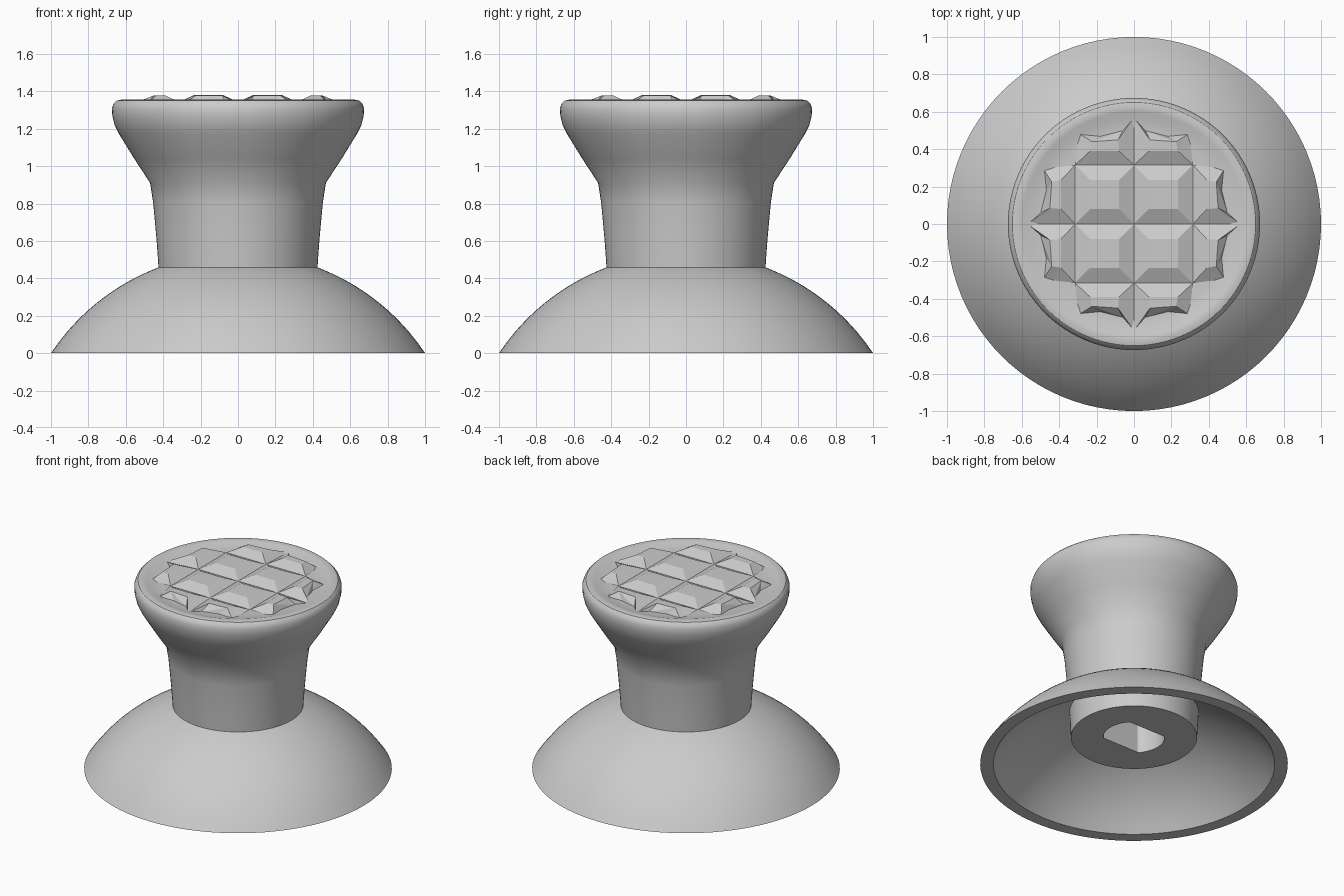
import bpy
import bmesh
from math import cos, sin, pi, sqrt, radians

if "Cube" in bpy.data.objects:
    bpy.data.objects.remove(bpy.data.objects["Cube"], do_unlink=True)

SEGMENTS = 96

# Single grey material
grey = bpy.data.materials.new("plain grey")
grey.use_nodes = True
grey.diffuse_color = (0.6, 0.6, 0.6, 1)
grey.node_tree.nodes["Principled BSDF"].inputs["Base Color"].default_value = (0.6, 0.6, 0.6, 1)


def make_object(name, bm):
    bmesh.ops.recalc_face_normals(bm, faces=bm.faces)
    mesh = bpy.data.meshes.new(name)
    bm.to_mesh(mesh)
    bm.free()
    mesh.materials.append(grey)
    obj = bpy.data.objects.new(name, mesh)
    bpy.context.collection.objects.link(obj)
    return obj


def activate(obj):
    bpy.ops.object.select_all(action="DESELECT")
    obj.select_set(True)
    bpy.context.view_layer.objects.active = obj


def lathe(name, profile):
    """Revolve (radius, z) points about z; both ends lie on the axis."""
    bm = bmesh.new()
    verts = [bm.verts.new((r, 0, z)) for r, z in profile]
    edges = [bm.edges.new(pair) for pair in zip(verts, verts[1:])]
    bmesh.ops.spin(bm, geom=verts + edges, cent=(0, 0, 0), axis=(0, 0, 1),
                   angle=2 * pi, steps=SEGMENTS, use_merge=True)
    bmesh.ops.remove_doubles(bm, verts=bm.verts, dist=0.0005)
    return make_object(name, bm)


def dome(radius, r_start, r_end, steps=14):
    """Points of a spherical arc whose centre lies below the ground."""
    drop = 0.665
    radii = [r_start + (r_end - r_start) * i / steps for i in range(steps + 1)]
    return [(r, max(0, sqrt(radius * radius - r * r) - drop)) for r in radii]


# Skirt, stem and flared cap in one profile, from underside to top
socket_end = [(0, 0.2), (0.41, 0.2)]
inner_skirt = dome(1.131, 0.42, 0.915)
outer_skirt = dome(1.201, 1.0, 0.425)
stem = [(0.435, 0.6), (0.453, 0.8), (0.47, 0.91)]
flare = [(0.555, 1.04), (0.635, 1.17), (0.66, 1.22), (0.672, 1.27), (0.674, 1.31),
         (0.665, 1.335), (0.65, 1.35), (0.625, 1.355)]
dish = [(0.6, 1.351), (0.56, 1.338), (0.5, 1.333), (0, 1.333)]
body = lathe("stick_body", socket_end + inner_skirt + outer_skirt + stem + flare + dish)

# Shaft socket with two flats, cut into the stem
bm = bmesh.new()
ring = []
for i in range(64):
    a = 2 * pi * i / 64
    ring.append(bm.verts.new((0.2 * cos(a), max(-0.134, min(0.134, 0.2 * sin(a))), 0.1)))
base = bm.faces.new(ring)
top = bmesh.ops.extrude_face_region(bm, geom=[base])["geom"]
bmesh.ops.translate(bm, vec=(0, 0, 0.65),
                    verts=[v for v in top if isinstance(v, bmesh.types.BMVert)])
cutter = make_object("socket_cutter", bm)
cutter.hide_render = True

activate(body)
cut = body.modifiers.new("socket", "BOOLEAN")
cut.operation = "DIFFERENCE"
cut.solver = "EXACT"
cut.object = cutter
bpy.ops.object.modifier_apply(modifier=cut.name)
bpy.data.objects.remove(cutter, do_unlink=True)
bpy.ops.object.shade_smooth_by_angle(angle=radians(28))

# Grip pattern: faceted bumps, mirrored into four quadrants
PITCH, VALLEY, PEAK, FLOOR = 0.315, 1.343, 1.38, 1.331


def add_bump(bm, outline, plateau, links):
    """Flat plateau joined to its outline; links give the plateau corner per outline point."""
    low = [bm.verts.new(p) for p in outline]
    high = [bm.verts.new(p) for p in plateau]
    bm.faces.new(high)
    for i, p in enumerate(low):
        q = low[(i + 1) % len(low)]
        a, b = links[i], links[(i + 1) % len(low)]
        bm.faces.new([p, q, high[a]])
        if a != b:
            bm.faces.new([q, high[b], high[a]])


inner_outline = [(0, 0, VALLEY), (PITCH, 0, VALLEY), (PITCH, PITCH, VALLEY), (0, PITCH, VALLEY)]
inner_plateau = [(x, y, PEAK) for x, y in ((0.08, 0.08), (0.235, 0.08), (0.235, 0.235), (0.08, 0.235))]
edge_outline = [(0, PITCH, VALLEY), (PITCH, PITCH, VALLEY), (0.295, 0.485, FLOOR),
                (0.18, 0.47, FLOOR), (0.06, 0.5, FLOOR), (0, 0.57, FLOOR)]
edge_plateau = [(x, y, PEAK - 0.002) for x, y in ((0.08, 0.39), (0.235, 0.39), (0.225, 0.44), (0.085, 0.45))]


def swap(points):
    return [(y, x, z) for x, y, z in points]


bm = bmesh.new()
for sx in (1, -1):
    for sy in (1, -1):
        def mirror(points):
            return [(x * sx, y * sy, z) for x, y, z in points]
        add_bump(bm, mirror(inner_outline), mirror(inner_plateau), [0, 1, 2, 3])
        for flip in (list, swap):
            add_bump(bm, mirror(flip(edge_outline)), mirror(flip(edge_plateau)), [0, 1, 2, 2, 3, 3])
bmesh.ops.remove_doubles(bm, verts=bm.verts, dist=0.0005)
bumps = make_object("grip_bumps", bm)
# Open sheet: make sure the facets face upward
if sum(p.normal.z for p in bumps.data.polygons) < 0:
    bumps.data.flip_normals()
